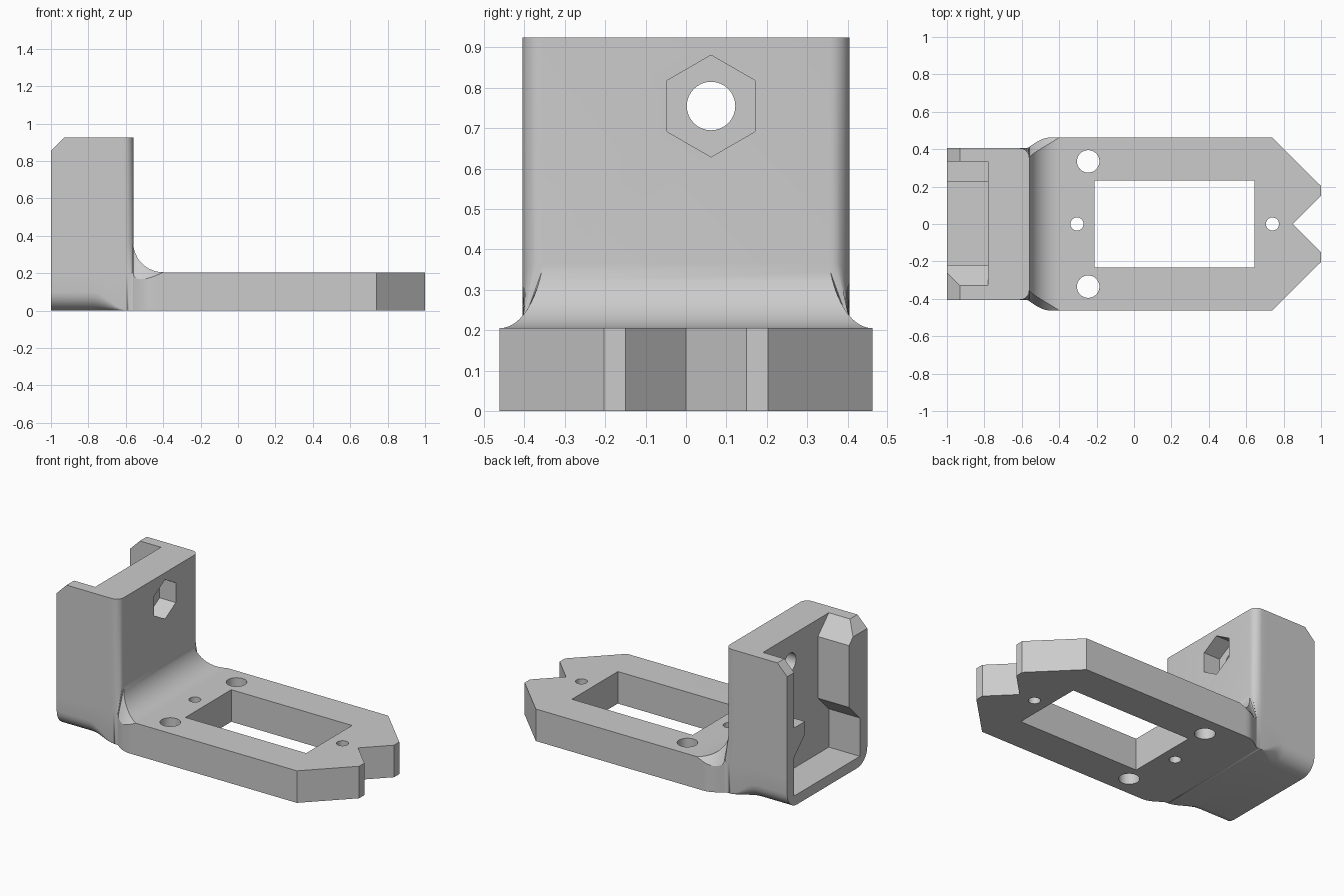
import bpy, bmesh, math

if "Cube" in bpy.data.objects:
    bpy.data.objects.remove(bpy.data.objects["Cube"])

grey = bpy.data.materials.new("plain_grey")
grey.diffuse_color = (0.6, 0.6, 0.6, 1)
grey.use_nodes = True
grey.node_tree.nodes["Principled BSDF"].inputs["Base Color"].default_value = grey.diffuse_color


def make_object(name, bm):
    bmesh.ops.recalc_face_normals(bm, faces=bm.faces)
    mesh = bpy.data.meshes.new(name)
    bm.to_mesh(mesh)
    bm.free()
    mesh.materials.append(grey)
    obj = bpy.data.objects.new(name, mesh)
    bpy.context.collection.objects.link(obj)
    return obj


def loft(name, rings):
    """Skin a list of closed rings of equal length and cap both ends."""
    bm = bmesh.new()
    vs = [[bm.verts.new(p) for p in ring] for ring in rings]
    n = len(vs[0])
    for a, b in zip(vs, vs[1:]):
        for i in range(n):
            j = (i + 1) % n
            bm.faces.new((a[i], a[j], b[j], b[i]))
    bm.faces.new(vs[0])
    bm.faces.new(vs[-1])
    bmesh.ops.remove_doubles(bm, verts=bm.verts, dist=0.0002)
    return make_object(name, bm)


def prism_x(name, pts, x0, x1):
    return loft(name, [[(x, y, z) for y, z in pts] for x in (x0, x1)])


def prism_z(name, pts, z0=-0.1, z1=0.3):
    return loft(name, [[(x, y, z) for x, y in pts] for z in (z0, z1)])


def circle(cx, cy, r, n=32, start=0.0):
    return [(cx + r * math.cos(start + 2 * math.pi * i / n),
             cy + r * math.sin(start + 2 * math.pi * i / n)) for i in range(n)]


def section(x, w, r, zs, wt, zm, zt):
    """Cross-section: rounded bottom edge, lower side, upper side, top."""
    half = []
    for k in range(7):
        a = math.pi / 2 * k / 6
        half.append((w - r + r * math.sin(a), r - r * math.cos(a)))
    half += [(w, zs), (wt, zm), (wt, zt)]
    return [(x, y, z) for y, z in half] + [(x, -y, z) for y, z in reversed(half)]


def bottom_radius(x):
    t = min(1, max(0, (x + 0.78) / 0.19))
    return 0.1 * (1 - t * t * (3 - 2 * t))


W, T, H = 0.405, 0.205, 0.925   # upright half width, plate thickness, height
R = 0.16                        # fillet between upright and plate
rings = []

# upright, with sloped rear top edge and fading bottom rounding
for x in (-1, -0.93, -0.78, -0.75, -0.72, -0.69, -0.66, -0.635):
    rings.append(section(x, W, bottom_radius(x), 0.2, W, T + R,
                         H - 0.07 if x == -1 else H))

# rounded vertical corners of the upright
for k in range(9):
    a = math.pi / 2 * k / 8
    x = -0.61 + 0.05 * math.sin(a)
    rings.append(section(x, W + 0.007 * (k / 8) ** 2, bottom_radius(x), 0.2,
                         W - 0.05 + 0.05 * math.cos(a), T + R, H))

# fillet and flared neck down to the plate
for k in range(13):
    t = k / 12
    a = math.pi / 2 * t
    x = -0.56 + R * (1 - math.cos(a))
    z = T + R * (1 - math.sin(a))
    u = min(1, (x + 0.56) / 0.11)
    w = 0.412 + 0.05 * math.sin(u * math.pi / 2)
    wt = 0.355 + (0.462 - 0.355) * t ** 1.5
    zs = 0.2 - 0.035 * math.sin(math.pi * t) + 0.005 * t
    rings.append(section(x, w, 0, zs, min(wt, w), z, z))

# flat plate and tapered nose
for x, w in ((0.74, 0.462), (1, 0.203)):
    rings.append(section(x, w, 0, T, w, T, T))
bracket = loft("bracket", rings)

# cutters: nose notch, window, screw holes
cutters = [
    prism_z("notch_cutter", [(0.85, 0), (1.05, -0.2), (1.05, 0.2)]),
    prism_z("window_cutter", [(-0.21, -0.232), (0.645, -0.232),
                              (0.645, 0.232), (-0.21, 0.232)]),
]
for cx, cy, r in ((-0.245, 0.335, 0.06), (-0.245, -0.335, 0.06),
                  (-0.305, 0, 0.035), (0.74, 0, 0.035)):
    cutters.append(prism_z("hole_cutter", circle(cx, cy, r)))

# rear pocket, leaving a tall rib on one wall and a short rib on the other
pocket = [(0.335, 1), (0.335, 0.5), (0.225, 0.5), (0.225, 0.42), (0.335, 0.31),
          (0.335, 0.065), (-0.33, 0.065), (-0.33, 0.31), (-0.22, 0.42),
          (-0.22, 0.815), (-0.33, 0.925), (-0.33, 1)]
cutters.append(prism_x("pocket_cutter", pocket, -1.1, -0.78))

# bolt hole with hexagonal nut recess
cutters.append(prism_x("bolt_cutter", circle(0.062, 0.755, 0.06), -0.85, -0.5))
cutters.append(prism_x("nut_cutter", circle(0.062, 0.755, 0.126, 6, math.pi / 2),
                       -0.675, -0.5))

bpy.context.view_layer.objects.active = bracket
bracket.select_set(True)
for c in cutters:
    c.hide_render = True
    mod = bracket.modifiers.new("cut", 'BOOLEAN')
    mod.operation = 'DIFFERENCE'
    mod.solver = 'EXACT'
    mod.object = c
    bpy.ops.object.modifier_apply(modifier=mod.name)
    bpy.data.objects.remove(c)

bpy.ops.object.shade_smooth_by_angle(angle=math.radians(28))
